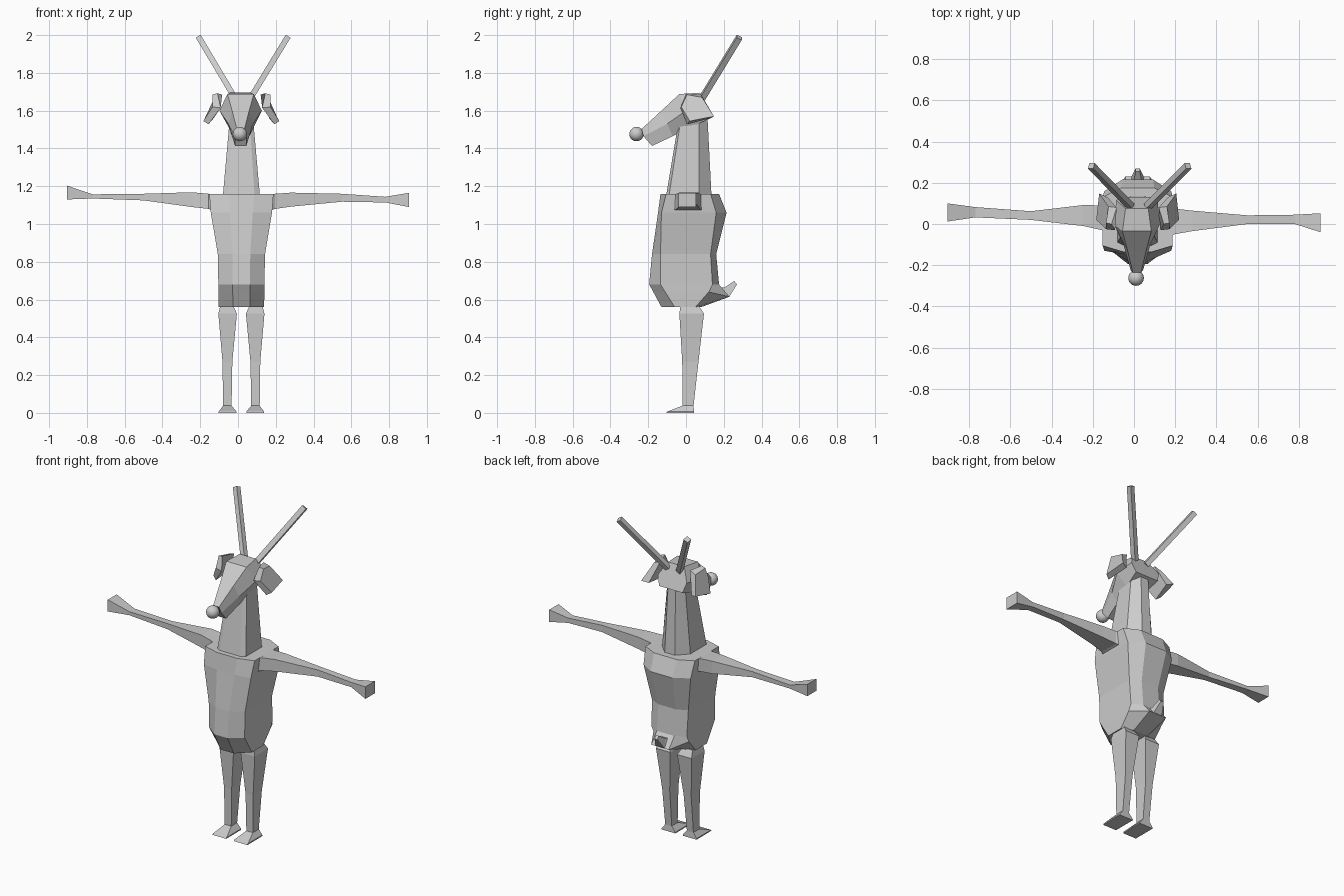
import bpy, bmesh
from mathutils import Vector

CX = 0.018  # symmetry plane of the body

grey = bpy.data.materials.new("plain grey")
grey.diffuse_color = (0.6, 0.6, 0.6, 1)


def loft(name, rings):
    """Skin a list of equally long point rings and cap both ends."""
    bm = bmesh.new()
    vs = [[bm.verts.new(p) for p in r] for r in rings]
    n = len(rings[0])
    for a, b in zip(vs, vs[1:]):
        for i in range(n):
            j = (i + 1) % n
            bm.faces.new((a[i], a[j], b[j], b[i]))
    bm.faces.new(vs[0])
    bm.faces.new(vs[-1])
    bmesh.ops.recalc_face_normals(bm, faces=bm.faces)
    me = bpy.data.meshes.new(name)
    bm.to_mesh(me)
    bm.free()
    me.materials.append(grey)
    ob = bpy.data.objects.new(name, me)
    bpy.context.collection.objects.link(ob)
    return ob


def flip(points, centre=CX):
    return [(2 * centre - x, y, z) for x, y, z in points]


def octagon(z, w, f, g, yf, yc, yd, yb, zb=None):
    """Chamfered ring: side half width w, front/back flats f and g."""
    zb = z if zb is None else zb
    return [(CX - f, yf, z), (CX + f, yf, z), (CX + w, yc, z), (CX + w, yd, z),
            (CX + g, yb, zb), (CX - g, yb, zb), (CX - w, yd, z), (CX - w, yc, z)]


# torso, with a wedge-shaped rump
loft("torso", [
    octagon(0.56, 0.12, 0.045, 0.05, -0.13, -0.06, 0.05, 0.08),
    octagon(0.64, 0.122, 0.046, 0.06, -0.173, -0.11, 0.12, 0.23, 0.615),
    octagon(0.68, 0.122, 0.046, 0.06, -0.195, -0.135, 0.14, 0.175),
    octagon(0.84, 0.125, 0.047, 0.06, -0.18, -0.135, 0.13, 0.16),
    octagon(1.06, 0.162, 0.06, 0.075, -0.148, -0.13, 0.16, 0.215),
    octagon(1.16, 0.17, 0.07, 0.08, -0.135, -0.105, 0.13, 0.175)])

# tail
loft("tail", [
    [(CX - .035, .20, .62), (CX + .035, .20, .62), (CX + .03, .17, .66), (CX - .03, .17, .66)],
    [(CX - .03, .23, .617), (CX + .03, .23, .617), (CX + .02, .205, .665), (CX - .02, .205, .665)],
    [(CX - .01, .27, .68), (CX + .01, .27, .68), (CX + .01, .255, .698), (CX - .01, .255, .698)]])

# neck
loft("neck", [
    octagon(1.15, 0.098, 0.07, 0.035, -0.105, -0.09, 0.07, 0.135),
    octagon(1.60, 0.058, 0.04, 0.025, -0.03, -0.02, 0.07, 0.112)])


# head: each section gives half width, y, z for top, cheek and jaw
def head_ring(top, cheek, jaw):
    right = [(CX - 0.004 + w, y, z) for w, y, z in (top, cheek, jaw)]
    return right + flip(right, CX - 0.004)[::-1]


loft("head", [
    head_ring((.055, .075, 1.695), (.10, .115, 1.62), (.08, .13, 1.56)),
    head_ring((.07, -.035, 1.688), (.112, 0, 1.60), (.065, .03, 1.515)),
    head_ring((.045, -.13, 1.60), (.065, -.10, 1.53), (.045, -.07, 1.465)),
    head_ring((.02, -.235, 1.503), (.03, -.225, 1.465), (.03, -.18, 1.413))])

# nose
bpy.ops.mesh.primitive_uv_sphere_add(segments=24, ring_count=14, radius=0.038,
                                     location=(0.01, -0.262, 1.476))
nose = bpy.context.object
nose.name = "nose"
nose.data.materials.append(grey)
bpy.ops.object.shade_smooth()

# ears
inner = [(.145, 0, 1.692), (.12, .08, 1.685), (.165, .13, 1.56), (.192, .005, 1.528), (.128, -.03, 1.615)]
outer = [(.172, .005, 1.685), (.16, .085, 1.67), (.205, .148, 1.57), (.219, .02, 1.545), (.172, -.025, 1.62)]
loft("right_ear", [inner, outer])
loft("left_ear", [flip(inner), flip(outer)])


# antlers: straight square rods
def rod(name, a, b, r):
    a, b = Vector(a), Vector(b)
    d = (b - a).normalized()
    u = d.cross(Vector((0, 1, 0))).normalized() * r
    v = d.cross(u).normalized() * r
    loft(name, [[p + u + v, p - u + v, p - u - v, p + u - v] for p in (a, b)])


rod("right_antler", (.065, .085, 1.665), (.262, .282, 1.988), 0.015)
rod("left_antler", (-.015, .085, 1.665), (-.207, .282, 1.988), 0.015)


# arms: sections as x, y range, z range
def arm(name, sections):
    loft(name, [[(x, y0, z0), (x, y1, z0), (x, y1, z1), (x, y0, z1)]
                for x, y0, y1, z0, z1 in sections])


arm("right_arm", [(.14, -.09, .10, 1.06, 1.158), (.195, -.05, .075, 1.08, 1.16),
                  (.28, -.035, .065, 1.092, 1.166), (.55, 0, .042, 1.118, 1.16),
                  (.78, 0, .045, 1.114, 1.144), (.905, -.04, .052, 1.09, 1.165)])
arm("left_arm", [(-.10, -.09, .10, 1.06, 1.158), (-.155, -.03, .09, 1.08, 1.16),
                 (-.245, -.01, .092, 1.09, 1.168), (-.50, .02, .062, 1.125, 1.16),
                 (-.77, .032, .082, 1.135, 1.157), (-.905, .012, .10, 1.13, 1.203)])

# legs and feet
leg = [[(x0, y0, zf), (x1, y0, zf), (x1, y1, z), (x0, y1, z)] for x0, x1, y0, y1, zf, z in (
    (.06, .13, -.03, .07, .565, .565), (.042, .14, -.035, .095, .525, .525),
    (.066, .118, -.02, .066, .27, .27), (.07, .115, -.018, .04, .038, .038),
    (.044, .138, -.10, .042, .007, .007), (.044, .138, -.105, .042, 0, 0))]
loft("right_leg", leg)
loft("left_leg", [flip(r) for r in leg])
